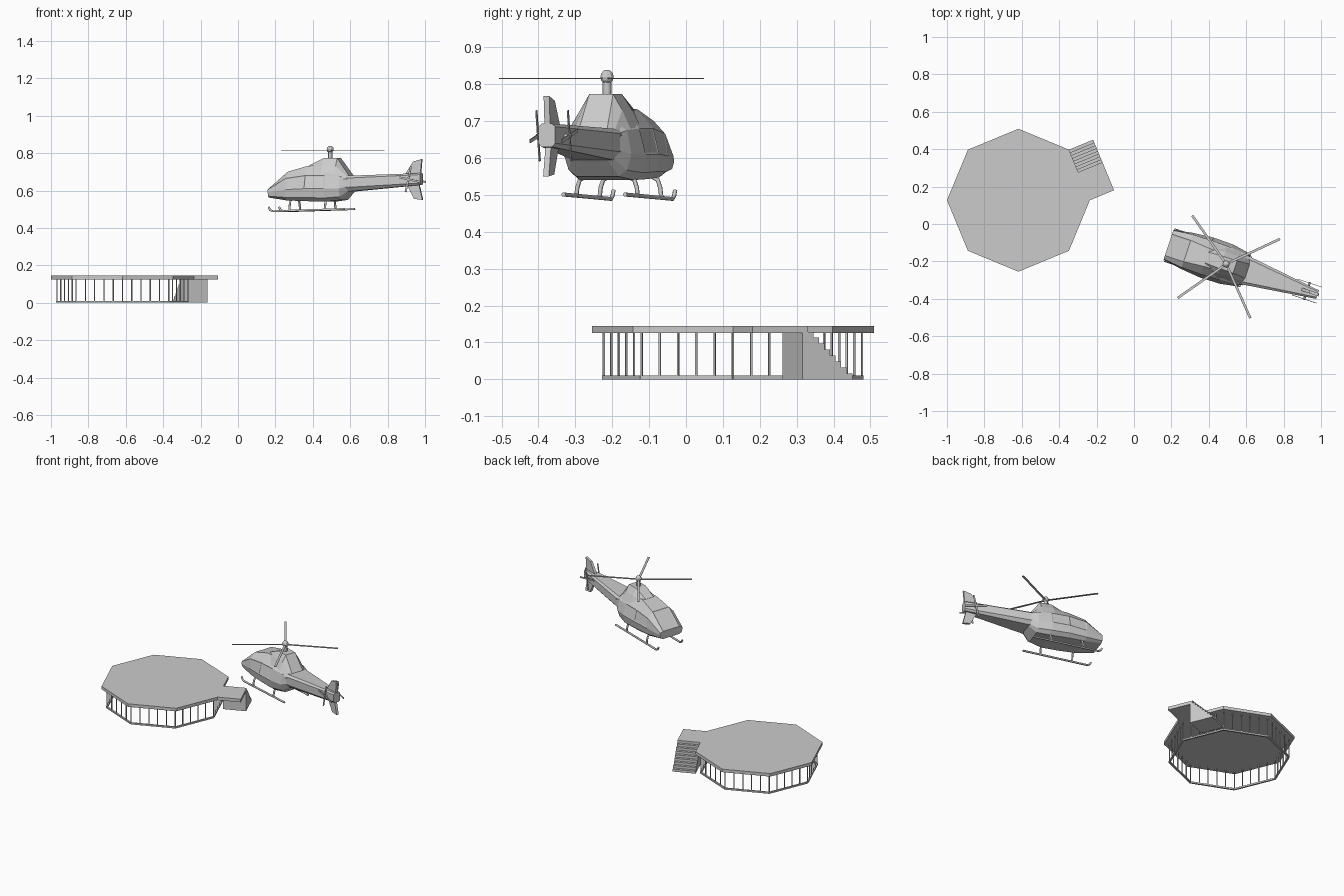
import bpy, bmesh, math
from mathutils import Matrix, Vector

old = bpy.data.objects.get("Cube")
if old:
    bpy.data.objects.remove(old, do_unlink=True)

grey = bpy.data.materials.new("plain grey")
grey.use_nodes = True
grey.diffuse_color = (0.6, 0.6, 0.6, 1)
grey.node_tree.nodes["Principled BSDF"].inputs["Base Color"].default_value = (0.6, 0.6, 0.6, 1)


def place(x, y, z=0, turn=0):
    return Matrix.Translation((x, y, z)) @ Matrix.Rotation(math.radians(turn), 4, "Z")


def finish(name, bm, frame):
    bmesh.ops.recalc_face_normals(bm, faces=bm.faces)
    mesh = bpy.data.meshes.new(name)
    bm.to_mesh(mesh)
    bm.free()
    mesh.materials.append(grey)
    ob = bpy.data.objects.new(name, mesh)
    ob.matrix_world = frame
    bpy.context.collection.objects.link(ob)
    return ob


def boxes(name, items, frame):
    """One object made of several boxes, each given as (size, local matrix)."""
    bm = bmesh.new()
    for size, mat in items:
        bmesh.ops.create_cube(bm, size=1, matrix=mat @ Matrix.Diagonal((*size, 1)))
    return finish(name, bm, frame)


def extrude(name, points, vec, frame):
    """Flat outline pushed along a vector."""
    bm = bmesh.new()
    face = bm.faces.new([bm.verts.new(p) for p in points])
    res = bmesh.ops.extrude_face_region(bm, geom=[face], use_keep_orig=True)
    moved = [g for g in res["geom"] if isinstance(g, bmesh.types.BMVert)]
    bmesh.ops.translate(bm, verts=moved, vec=vec)
    return finish(name, bm, frame)


def loft(name, stations, frame, glazed=None):
    """Skin over mirrored half sections (half width, height) along x."""
    bm = bmesh.new()
    rings = []
    for x, half in stations:
        ring = [(x, w, z) for w, z in half] + [(x, -w, z) for w, z in reversed(half)]
        rings.append([bm.verts.new(p) for p in ring])
    n = len(rings[0])
    panes = []
    for i, (a, b) in enumerate(zip(rings, rings[1:])):
        for k in range(n):
            j = (k + 1) % n
            f = bm.faces.new((a[k], a[j], b[j], b[k]))
            if glazed and (i, k) in glazed:
                panes.append(f)
    bm.faces.new(rings[0])
    bm.faces.new(rings[-1])
    bmesh.ops.recalc_face_normals(bm, faces=bm.faces)
    if panes:
        bmesh.ops.inset_individual(bm, faces=panes, thickness=0.008, depth=-0.002)
    return finish(name, bm, frame)


def tube(name, points, radius, frame):
    curve = bpy.data.curves.new(name, "CURVE")
    curve.dimensions = "3D"
    curve.bevel_depth = radius
    curve.bevel_resolution = 1
    curve.use_fill_caps = True
    line = curve.splines.new("POLY")
    line.points.add(len(points) - 1)
    for p, co in zip(line.points, points):
        p.co = (*co, 1)
    curve.materials.append(grey)
    ob = bpy.data.objects.new(name, curve)
    ob.matrix_world = frame
    bpy.context.collection.objects.link(ob)


# Platform: octagonal deck, base ring and posts
pad = place(-0.618, 0.127)
R, POST_R, DECK, TOP = 0.382, 0.35, 0.125, 0.145
corners = [(R * math.cos(i * math.pi / 4), R * math.sin(i * math.pi / 4), DECK) for i in range(8)]
extrude("deck", corners, (0, 0, TOP - DECK), pad)
apothem = POST_R * math.cos(math.pi / 8)
side = 2 * POST_R * math.sin(math.pi / 8)
ring, posts = [], []
for i in range(8):
    turn = place(0, 0, 0, 22.5 + 45 * i)
    ring.append(((0.01, side, 0.01), turn @ place(apothem, 0, 0.005)))
    for k in range(5):
        posts.append(((0.005, 0.005, DECK), turn @ place(apothem, side * (k / 5 - 0.5), DECK / 2)))
boxes("base_ring", ring, pad)
boxes("deck_posts", posts, pad)

# Landing and staircase along one side of the deck
steps = pad @ place(0, 0, 0, 22.5)
inner, width, half_side = R * math.cos(math.pi / 8), 0.14, R * math.sin(math.pi / 8)
boxes("landing", [((width, half_side + 0.01, TOP - DECK),
                   place(inner + width / 2, 0.005 - half_side / 2, (TOP + DECK) / 2))], steps)
count = 9
profile = [(inner, 0, 0), (inner, 0, TOP)]
for i in range(count):
    y = half_side * (i + 1) / count
    profile += [(inner, y, TOP * (count - i) / count), (inner, y, TOP * (count - i - 1) / count)]
extrude("staircase", profile[:-1] + [(inner, half_side, 0)], (width, 0, 0), steps)

# Helicopter: local x runs toward the tail, origin under the mast
heli = place(0.493, -0.214, 0, -18.5)
body = [
    (-0.325, [(.06, .562), (.077, .57), (.083, .59), (.081, .605), (.06, .612)]),
    (-0.22, [(.075, .547), (.095, .563), (.102, .605), (.093, .665), (.06, .70)]),
    (-0.11, [(.08, .543), (.104, .563), (.113, .61), (.095, .68), (.05, .732)]),
    (0, [(.078, .54), (.102, .56), (.111, .61), (.092, .68), (.045, .735)]),
    (0.08, [(.06, .55), (.083, .567), (.097, .61), (.084, .675), (.045, .70)]),
    (0.13, [(.04, .60), (.055, .605), (.07, .625), (.07, .665), (.04, .672)]),
]
loft("fuselage", body, heli, {(0, 4), (1, 2), (1, 6), (2, 2), (2, 6)})
loft("engine_fairing", [
    (-0.11, [(.07, .68), (.05, .72), (.03, .733)]),
    (-0.025, [(.09, .68), (.06, .735), (.034, .773)]),
    (0.05, [(.088, .67), (.06, .73), (.034, .773)]),
    (0.12, [(.08, .66), (.06, .67), (.04, .678)]),
], heli)
loft("tail_boom", [
    (0.09, [(.06, .592), (.08, .615), (.08, .665), (.065, .678)]),
    (0.515, [(.015, .63), (.024, .64), (.024, .685), (.015, .693)]),
], heli)

# Tail fins
for name, pts in (("upper_fin", [(.42, .68), (.51, .68), (.518, .768), (.47, .755)]),
                  ("lower_fin", [(.43, .64), (.50, .64), (.522, .55), (.475, .555)])):
    extrude(name, [(x, -0.008, z) for x, z in pts], (0, 0.016, 0), heli)

# Tail rotors on both sides
for s, name in ((1, "left_tail_rotor"), (-1, "right_tail_rotor")):
    hub = Matrix.Translation((0.455, s * 0.045, 0.66))
    boxes(name, [((0.01, 0.003, 0.14), hub @ Matrix.Rotation(math.radians(a), 4, "Y"))
                 for a in (12, 102)], heli)
tube("tail_rotor_shaft", [(0.455, -0.05, 0.66), (0.455, 0.05, 0.66)], 0.006, heli)

# Main rotor
tube("mast", [(0, 0, 0.76), (0, 0, 0.81)], 0.012, heli)
bm = bmesh.new()
bmesh.ops.create_uvsphere(bm, u_segments=10, v_segments=6, radius=0.019)
finish("rotor_hub", bm, heli @ Matrix.Translation((0, 0, 0.82)))
boxes("rotor_blades", [((0.317, 0.013, 0.003), place(0, 0, 0, a) @ place(0.1585, 0))
                       for a in (25, 125, 215, -66)], place(0.493, -0.214, 0.815))

# Landing skids and curved struts
for s, name in ((1, "left"), (-1, "right")):
    rail = [(-.318, .512), (-.31, .497), (-.295, .489), (.11, .501)]
    tube(name + "_skid", [(x, s * 0.088, z) for x, z in rail], 0.006, heli)
    for x, label in ((-0.2, "front"), (0, "rear")):
        arc = [(.06, .55), (.078, .54), (.085, .52), (.088, .495)]
        tube(f"{name}_{label}_strut", [(x, s * w, z) for w, z in arc], 0.006, heli)
